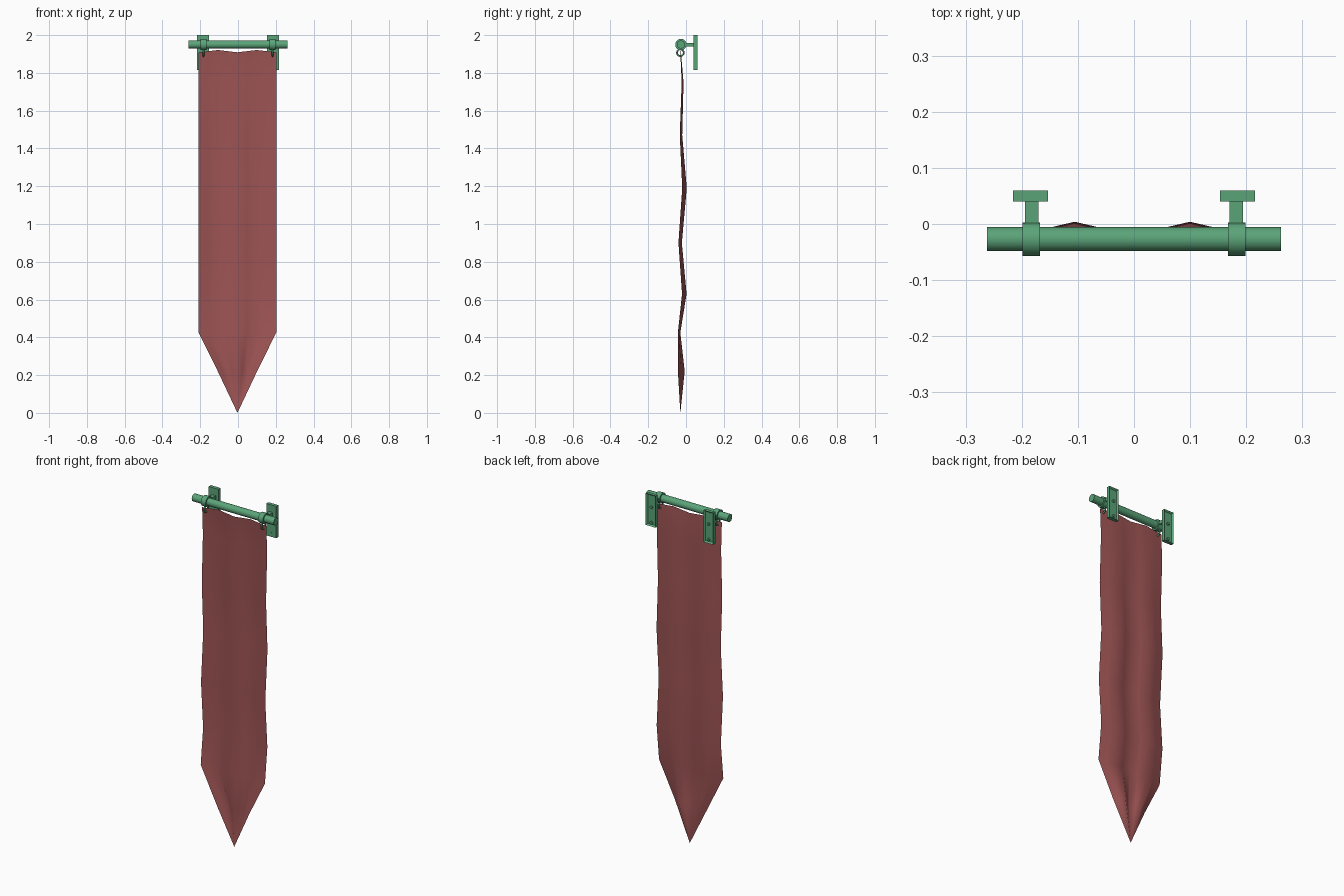
import bpy, bmesh, math
from mathutils import Matrix, Vector

cube = bpy.data.objects.get("Cube")
if cube:
    bpy.data.objects.remove(cube, do_unlink=True)


def material(name, rgb):
    m = bpy.data.materials.new(name)
    m.use_nodes = True
    m.diffuse_color = (*rgb, 1)
    m.node_tree.nodes["Principled BSDF"].inputs["Base Color"].default_value = (*rgb, 1)
    return m


RED = material("faded red cloth", (0.34, 0.088, 0.088))
GREEN = material("green metal", (0.105, 0.37, 0.19))
POLE_Y, POLE_Z = -0.027, 1.95


def finish(name, bm, mat, angle=40):
    mesh = bpy.data.meshes.new(name)
    bm.to_mesh(mesh)
    bm.free()
    ob = bpy.data.objects.new(name, mesh)
    bpy.context.collection.objects.link(ob)
    mesh.materials.append(mat)
    bpy.ops.object.select_all(action="DESELECT")
    ob.select_set(True)
    bpy.context.view_layer.objects.active = ob
    bpy.ops.object.shade_smooth_by_angle(angle=math.radians(angle))
    return ob


def box(name, centre, size):
    bm = bmesh.new()
    bmesh.ops.create_cube(bm, size=1, matrix=Matrix.Translation(centre) @ Matrix.Diagonal((*size, 1)))
    return finish(name, bm, GREEN)


def rod(name, centre, radius, length, axis="X", sides=20):
    bm = bmesh.new()
    turn = Matrix.Rotation(math.pi / 2, 4, "Y" if axis == "X" else "X")
    bmesh.ops.create_cone(bm, cap_ends=True, segments=sides, radius1=radius, radius2=radius,
                          depth=length, matrix=Matrix.Translation(centre) @ turn)
    return finish(name, bm, GREEN)


def ring(name, centre, major, minor):
    # Upright ring whose hole faces along x
    bpy.ops.mesh.primitive_torus_add(location=centre, rotation=(0, math.pi / 2, 0), major_radius=major,
                                     minor_radius=minor, major_segments=16, minor_segments=8)
    ob = bpy.context.object
    ob.name = name
    ob.data.materials.append(GREEN)
    bpy.ops.object.shade_smooth_by_angle(angle=math.radians(60))


def wall_plate(name, x):
    # Plate with a shallow recess in its back face
    bm = bmesh.new()
    place = Matrix.Translation((x, 0.05, 1.908)) @ Matrix.Diagonal((0.063, 0.02, 0.184, 1))
    bmesh.ops.create_cube(bm, size=1, matrix=place)
    bm.normal_update()
    back = [f for f in bm.faces if f.normal.y > 0.9]
    bmesh.ops.inset_region(bm, faces=back, thickness=0.011)
    bmesh.ops.translate(bm, verts=back[0].verts, vec=(0, -0.009, 0))
    finish(name, bm, GREEN)


# Pole and its two brackets
rod("pole", (0, POLE_Y, POLE_Z), 0.0215, 0.524, sides=24)
for side, s in (("left", 1), ("right", -1)):
    x = 0.183 * s
    wall_plate(side + "_wall_plate", 0.1845 * s)
    rod(side + "_collar", (x, POLE_Y, POLE_Z), 0.030, 0.031)
    box(side + "_arm", (x - 0.001 * s, 0.02, POLE_Z), (0.024, 0.046, 0.018))
    ring(side + "_hanging_ring", (x, POLE_Y - 0.003, 1.907), 0.018, 0.0045)
    for end, z in (("upper", 1.925), ("lower", 1.835)):
        rod(f"{side}_{end}_screw", (x, 0.0495, z), 0.008, 0.021, axis="Y", sides=10)

# Cloth rows: height, depth at edges and middle, depth at the two folds
rows = [(1.915, -0.030, -0.028), (1.75, -0.023, -0.013), (1.47, -0.033, -0.020),
        (1.19, -0.020, 0.004), (0.90, -0.040, -0.022), (0.63, -0.021, 0.003),
        (0.425, -0.043, -0.030), (0.22, -0.043, -0.007)]
bm = bmesh.new()
grid = []
for i, (z, edge, fold) in enumerate(rows):
    half = 0.2055 * min(1, (z - 0.01) / 0.415)
    line = []
    for c in range(9):
        t = c / 4 - 1
        blend = (1 - math.cos(2 * math.pi * t)) / 2
        lift = 0.012 * blend - 0.006 if i == 0 else 0
        line.append(bm.verts.new((-0.003 + half * t, edge + (fold - edge) * blend, z + lift)))
    grid.append(line)
for a, b in zip(grid, grid[1:]):
    for c in range(8):
        bm.faces.new((a[c], b[c], b[c + 1], a[c + 1]))
tip = bm.verts.new((-0.003, -0.03, 0))
for c in range(8):
    bm.faces.new((grid[-1][c], tip, grid[-1][c + 1]))
finish("banner_cloth", bm, RED, 80)
